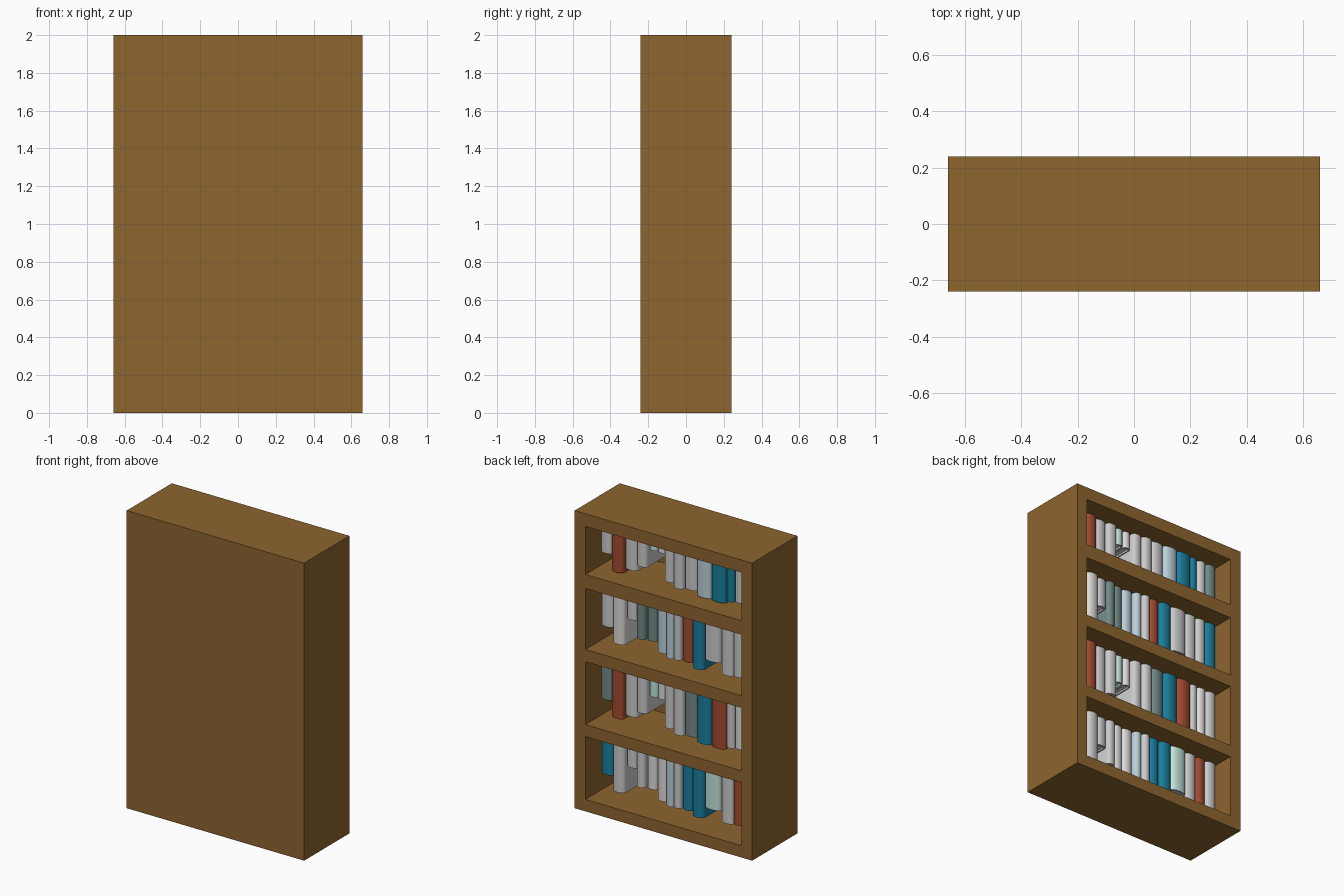
import bpy, bmesh, math
from mathutils import Vector

if "Cube" in bpy.data.objects:
    bpy.data.objects.remove(bpy.data.objects["Cube"])

W, D, H = 0.66, 0.24, 2.0          # half width, half depth, height
WALL = 0.08
BACK_Y = -D + 0.07                 # inner face of the closed panel


def material(name, rgb):
    m = bpy.data.materials.new(name)
    m.diffuse_color = (*rgb, 1)
    m.use_nodes = True
    m.node_tree.nodes["Principled BSDF"].inputs["Base Color"].default_value = m.diffuse_color
    return m


WOOD = material("wood", (0.27, 0.13, 0.028))
COL = {
    "g": material("grey_cover", (0.52, 0.53, 0.54)),
    "w": material("white_cover", (0.72, 0.71, 0.69)),
    "r": material("red_cover", (0.36, 0.07, 0.03)),
    "b": material("blue_cover", (0.01, 0.21, 0.34)),
    "t": material("teal_cover", (0.17, 0.25, 0.24)),
    "m": material("mint_cover", (0.55, 0.78, 0.72)),
    "l": material("pale_blue_cover", (0.50, 0.63, 0.70)),
}
PAGES = material("pages", (0.78, 0.76, 0.74))


def box(name, lo, hi, mat):
    lo, hi = Vector(lo), Vector(hi)
    me = bpy.data.meshes.new(name)
    bm = bmesh.new()
    bmesh.ops.create_cube(bm, size=1)
    for v in bm.verts:
        v.co = (lo + hi) / 2 + Vector(a * b for a, b in zip(v.co, hi - lo))
    bm.to_mesh(me)
    bm.free()
    me.materials.append(mat)
    ob = bpy.data.objects.new(name, me)
    bpy.context.collection.objects.link(ob)
    return ob


# Cabinet: solid block with four compartments cut from the +y side
ROWS = [(1.592, 1.915), (1.088, 1.498), (0.583, 1.006), (0.08, 0.503)]
case = box("cabinet", (-W, -D, 0), (W, D, H), WOOD)
for i, (z0, z1) in enumerate(ROWS):
    cutter = box("compartment_cutter", (-W + WALL, BACK_Y, z0), (W - WALL, D + 0.1, z1), WOOD)
    cutter.hide_render = True
    mod = case.modifiers.new("compartment", "BOOLEAN")
    mod.operation = "DIFFERENCE"
    mod.solver = "EXACT"
    mod.object = cutter
    bpy.context.view_layer.objects.active = case
    bpy.ops.object.modifier_apply(modifier=mod.name)
    bpy.data.objects.remove(cutter)


def book(name, x0, x1, front, z0, z1, mat):
    """Rounded-spine cover wrapped around a slightly recessed page block."""
    back, t, mid, half = front - 0.24, 0.008, (x0 + x1) / 2, (x1 - x0) / 2
    arc = [(math.cos(math.pi * k / 6), math.sin(math.pi * k / 6)) for k in range(7)]
    r = 0.022
    outer = [(x1, back)] + [(mid + half * c, front - r + r * s) for c, s in arc] + [(x0, back)]
    inner = [(mid + (half - t) * c, front - r - t + r * s) for c, s in arc]
    inner = [(x1 - t, back)] + inner + [(x0 + t, back)]
    me = bpy.data.meshes.new(name)
    bm = bmesh.new()
    ov = [bm.verts.new((x, y, z0)) for x, y in outer]
    iv = [bm.verts.new((x, y, z0)) for x, y in inner]
    faces = [bm.faces.new((ov[k], ov[k + 1], iv[k + 1], iv[k])) for k in range(len(ov) - 1)]
    ext = bmesh.ops.extrude_face_region(bm, geom=faces)
    for v in ext["geom"]:
        if isinstance(v, bmesh.types.BMVert):
            v.co.z = z1
    bmesh.ops.recalc_face_normals(bm, faces=bm.faces)
    bm.to_mesh(me)
    bm.free()
    me.materials.append(mat)
    ob = bpy.data.objects.new(name, me)
    bpy.context.collection.objects.link(ob)
    bpy.ops.object.select_all(action="DESELECT")
    ob.select_set(True)
    bpy.context.view_layer.objects.active = ob
    bpy.ops.object.shade_smooth_by_angle(angle=math.radians(40))
    box(name + "_pages", (x0 + t, back + 0.006, z0 + 0.012), (x1 - t, front - r - t, z1), PAGES)


# Book layouts: boundaries measured from the +x side, lengths and spine setbacks
EDGES_A = [.095, .18, .27, .36, .44, .505, .565, .64, .717, .814, .92, 1.03, 1.09, 1.16, 1.24]
LEN_A = [.29, .39, .36, .31, .19, .19, .36, .38, .37, .39, .39, .37, .36, .36]
EDGES_B = [.095, .19, .28, .36, .425, .50, .58, .64, .70, .78, .87, .99, 1.08, 1.155, 1.24]
LEN_B = [.29, .38, .20, .31, .31, .37, .38, .37, .37, .39, .31, .38, .37, .37]
SET_BACK = [.13, .12, .14, .13, .15, .15, .13, .12, .13, .12, .12, .13, .13, .13]
COLOURS = ["grggmwggglbbwgt"[:10] + "bbgt", "gwgttllgrbgggb", "trggmwggtbrgwg", "bgggwwlgbbmgrg"]

# Books hang from the ceiling of each compartment (the case is upside down)
for row, (z0, z1) in enumerate(ROWS):
    edges, lens = (EDGES_A, LEN_A) if row % 2 == 0 else (EDGES_B, LEN_B)
    ceiling = z1 if row else 1.99
    for k, length in enumerate(lens):
        low = max(ceiling - length, z0 + 0.008)
        book(f"book_{row + 1}_{k + 1}", W - edges[k + 1] + 0.002, W - edges[k] - 0.002,
             D - SET_BACK[k], low, z1 + 0.002, COL[COLOURS[row][k]])
